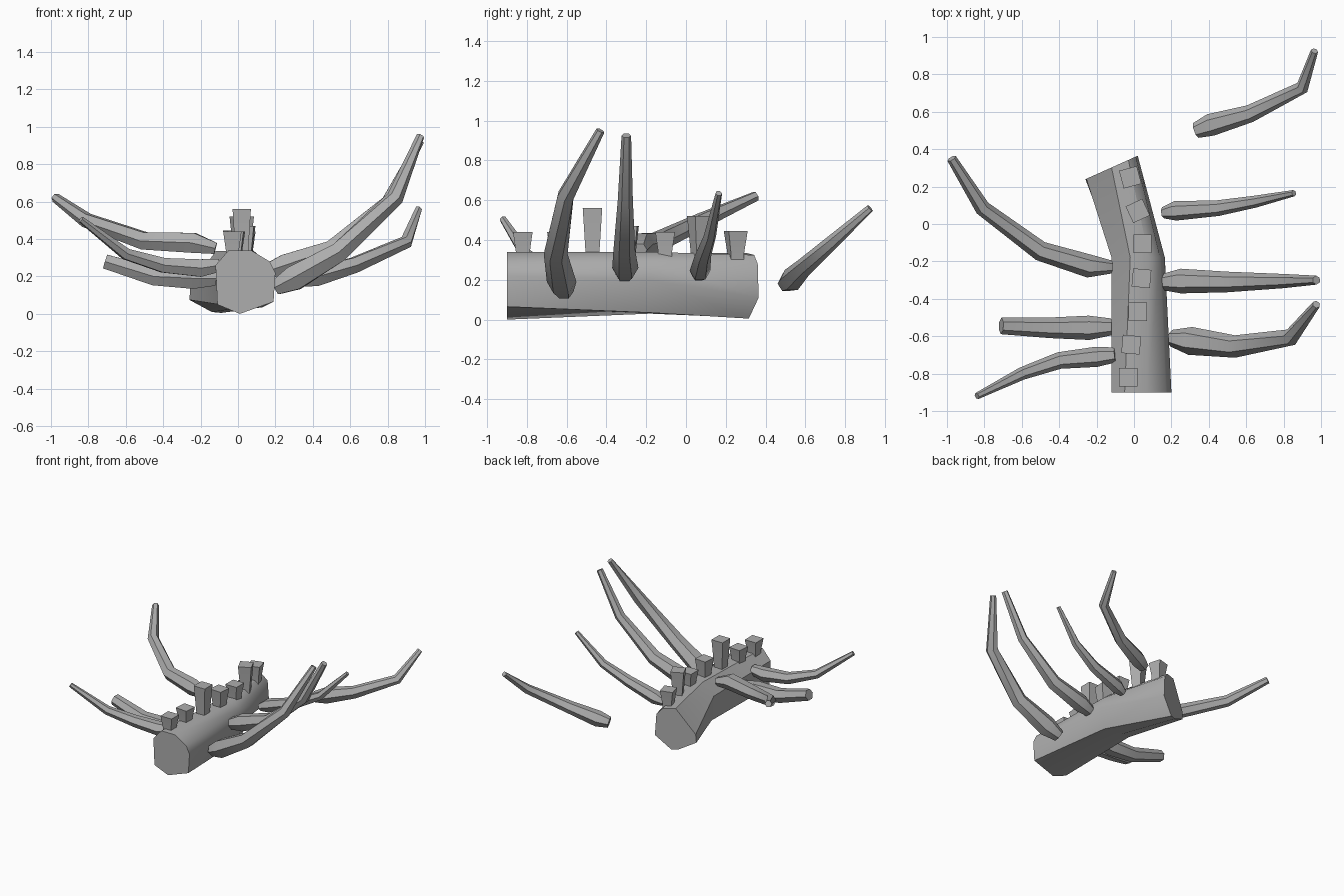
import bpy, bmesh, math
from mathutils import Vector

cube = bpy.data.objects.get("Cube")
if cube:
    bpy.data.objects.remove(cube, do_unlink=True)

bone = bpy.data.materials.new("grey bone")
bone.use_nodes = True
grey = (0.42, 0.42, 0.42, 1)
bone.diffuse_color = grey
bone.node_tree.nodes["Principled BSDF"].inputs["Base Color"].default_value = grey


def loft(name, rings, angle):
    """Skin a list of equal-sized rings of points and cap both ends."""
    bm = bmesh.new()
    loops = [[bm.verts.new(p) for p in ring] for ring in rings]
    n = len(loops[0])
    for a, b in zip(loops, loops[1:]):
        for i in range(n):
            j = (i + 1) % n
            bm.faces.new((a[i], a[j], b[j], b[i]))
    bm.faces.new(loops[0][::-1])
    bm.faces.new(loops[-1])
    bmesh.ops.recalc_face_normals(bm, faces=bm.faces)
    mesh = bpy.data.meshes.new(name)
    bm.to_mesh(mesh)
    bm.free()
    mesh.materials.append(bone)
    obj = bpy.data.objects.new(name, mesh)
    bpy.context.collection.objects.link(obj)
    bpy.ops.object.select_all(action='DESELECT')
    obj.select_set(True)
    bpy.context.view_layer.objects.active = obj
    bpy.ops.object.shade_smooth_by_angle(angle=math.radians(angle))
    return obj


def rib(name, path, sides=6):
    """Tapered bone along points given as (x, y, z, radius)."""
    pts = [Vector(p[:3]) for p in path]
    rings = []
    for i, p in enumerate(pts):
        d = Vector((0, 0, 0))
        if i > 0:
            d += (p - pts[i - 1]).normalized()
        if i < len(pts) - 1:
            d += (pts[i + 1] - p).normalized()
        d.normalize()
        side = d.cross(Vector((0, 0, 1))).normalized()
        up = side.cross(d)
        r = path[i][3]
        angles = [2 * math.pi * k / sides for k in range(sides)]
        rings.append([p + r * (side * math.cos(a) + up * math.sin(a)) for a in angles])
    return loft(name, rings, 50)


def spine_process(name, x, y, top, turn):
    """Square peg that widens towards its top."""
    rings = []
    for z, half in ((0.26, 0.032), (0.34, 0.035), (top, 0.049)):
        ring = []
        for k in range(4):
            a = math.radians(45 + 90 * k + turn)
            r = half * math.sqrt(2)
            ring.append((x + r * math.cos(a), y + r * math.sin(a), z))
        rings.append(ring)
    return loft(name, rings, 30)


# Bent backbone block: three cross-sections of (x, z)
front = [(-.05, .34), (.07, .34), (.17, .28), (.2, .22),
         (.19, .065), (.01, 0), (-.11, .05), (-.12, .26)]
middle = [(-.02, .335), (.08, .34), (.14, .29), (.165, .2),
          (.13, .035), (0, .03), (-.1, .05), (-.12, .25)]
back = [(-.12, .335), (-.03, .325), (.01, .28), (.02, .11),
        (-.09, .005), (-.14, .01), (-.26, .075), (-.255, .14)]
loft("backbone", [
    [(x, -.9, z) for x, z in front],
    [(x, -.18, z) for x, z in middle],
    [(x, .365 + (x - .02) * .448, z) for x, z in back],
], 40)

# Row of upright processes along the backbone
processes = [(-.03, -.82, .44, 0), (-.015, -.645, .44, -5), (.02, -.47, .56, 0),
             (.04, -.29, .47, -5), (.045, -.105, .44, 0), (.02, .07, .52, 25),
             (-.02, .25, .445, 15)]
for i, spec in enumerate(processes):
    spine_process(f"spine_process_{i + 1}", *spec)

# Left ribs, front to back
rib("left_rib_1", [(.2, -.61, .14, .045), (.3, -.625, .19, .075), (.54, -.655, .33, .06),
                   (.84, -.605, .62, .046), (.975, -.43, .95, .022)])
rib("left_rib_2", [(.16, -.31, .23, .045), (.25, -.305, .26, .066), (.5, -.31, .345, .055),
                   (.8, -.305, .6, .038), (.975, -.3, .925, .024)])
rib("left_rib_3", [(.155, .06, .22, .03), (.22, .07, .245, .052), (.45, .085, .32, .042),
                   (.65, .12, .42, .032), (.855, .165, .635, .017)])
rib("left_rib_4", [(.33, .5, .18, .042), (.41, .53, .2, .06), (.62, .59, .26, .047),
                   (.9, .73, .385, .036), (.965, .925, .56, .02)])

# Right ribs, front to back
rib("right_rib_1", [(-.1, -.7, .26, .04), (-.2, -.71, .245, .054), (-.4, -.73, .26, .045),
                    (-.6, -.8, .32, .034), (-.84, -.92, .505, .018)])
rib("right_rib_2", [(-.12, -.55, .19, .045), (-.24, -.555, .19, .065), (-.45, -.555, .2, .055),
                    (-.71, -.545, .28, .044)])
rib("right_rib_3", [(-.12, -.23, .35, .035), (-.24, -.225, .38, .062), (-.5, -.145, .39, .053),
                    (-.81, .085, .5, .042), (-.975, .35, .62, .026)])
